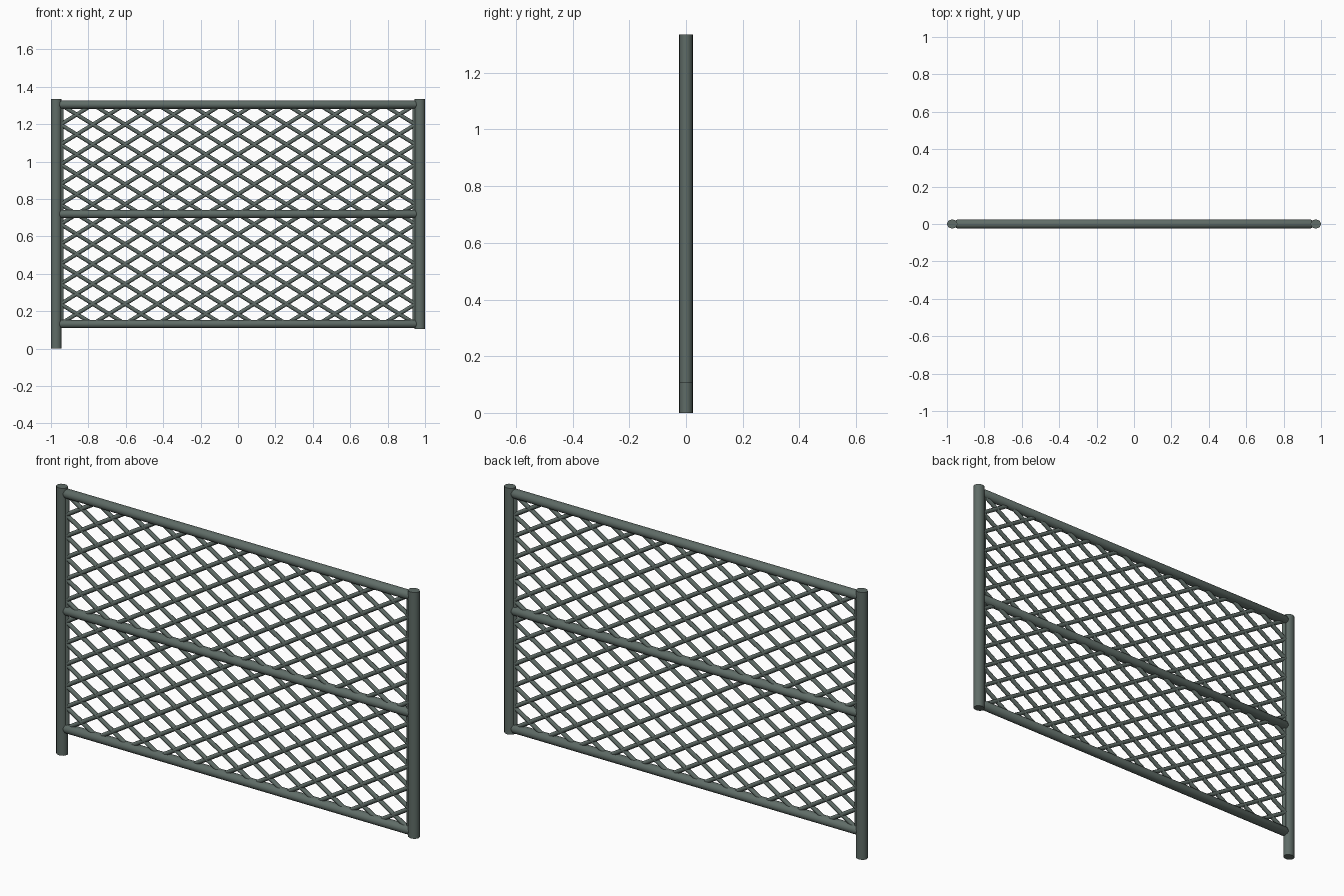
import bpy, bmesh, math
from mathutils import Vector

if "Cube" in bpy.data.objects:
    bpy.data.objects.remove(bpy.data.objects["Cube"])

paint = bpy.data.materials.new("grey_green_paint")
paint.diffuse_color = (0.115, 0.15, 0.135, 1)
paint.use_nodes = True
paint.node_tree.nodes["Principled BSDF"].inputs["Base Color"].default_value = paint.diffuse_color


def add_tube(bm, a, b, rx, ry, sides, taper=0.0):
    """Tube from a to b lying in the y = 0 plane; ry is its radius along y."""
    a, b = Vector(a), Vector(b)
    d = (b - a).normalized()
    side = d.cross(Vector((0, 1, 0)))
    stations = [(a, 1), (b, 1)]
    if taper:
        stations = [(a, 0.45), (a + d * taper, 1), (b - d * taper, 1), (b, 0.45)]
    rings = []
    for p, s in stations:
        rings.append([bm.verts.new(p + side * (rx * s * math.cos(t)) + Vector((0, ry * s * math.sin(t), 0)))
                      for t in (2 * math.pi * i / sides for i in range(sides))])
    for r0, r1 in zip(rings, rings[1:]):
        for i in range(sides):
            j = (i + 1) % sides
            bm.faces.new((r0[i], r0[j], r1[j], r1[i]))
    bm.faces.new(rings[0][::-1])
    bm.faces.new(rings[-1])


def finish(name, bm):
    bmesh.ops.recalc_face_normals(bm, faces=bm.faces)
    me = bpy.data.meshes.new(name)
    bm.to_mesh(me)
    bm.free()
    me.materials.append(paint)
    ob = bpy.data.objects.new(name, me)
    bpy.context.collection.objects.link(ob)
    bpy.ops.object.select_all(action='DESELECT')
    ob.select_set(True)
    bpy.context.view_layer.objects.active = ob
    bpy.ops.object.shade_smooth_by_angle(angle=math.radians(46))


def tube(name, *args, **kw):
    bm = bmesh.new()
    add_tube(bm, *args, **kw)
    finish(name, bm)


# Posts: the left one reaches the ground
tube("left_post", (-0.972, 0, 0), (-0.972, 0, 1.335), 0.028, 0.024, 16)
tube("right_post", (0.972, 0, 0.105), (0.972, 0, 1.335), 0.028, 0.024, 16)

# Horizontal rails with tapered ends
Z_LOW, Z_MID, Z_TOP = 0.132, 0.72, 1.305
for name, z in (("bottom_rail", Z_LOW), ("middle_rail", Z_MID), ("top_rail", Z_TOP)):
    tube(name, (-0.965, 0, z), (0.965, 0, z), 0.0225, 0.0245, 16, taper=0.02)

# Thin upright bars beside the posts
for name, x in (("left_mesh_edge", -0.942), ("right_mesh_edge", 0.942)):
    tube(name, (x, 0, Z_LOW), (x, 0, Z_TOP), 0.01, 0.01, 8)

# Diagonal lattice bars, clipped to the frame
X_MAX, PITCH, SLOPE = 0.95, 0.1725, 0.618
for name, sign in (("rising_lattice", 1), ("falling_lattice", -1)):
    bm = bmesh.new()
    for k in range(-30, 31):
        x_top = (k + 0.5) * PITCH            # where the bar meets the top rail
        x_low = x_top - sign * (Z_TOP - Z_LOW) / SLOPE
        x0 = max(min(x_top, x_low), -X_MAX)
        x1 = min(max(x_top, x_low), X_MAX)
        if x1 - x0 < 0.02:
            continue
        zs = [Z_TOP + sign * SLOPE * (x - x_top) for x in (x0, x1)]
        add_tube(bm, (x0, 0, zs[0]), (x1, 0, zs[1]), 0.0105, 0.0105, 8)
    finish(name, bm)
